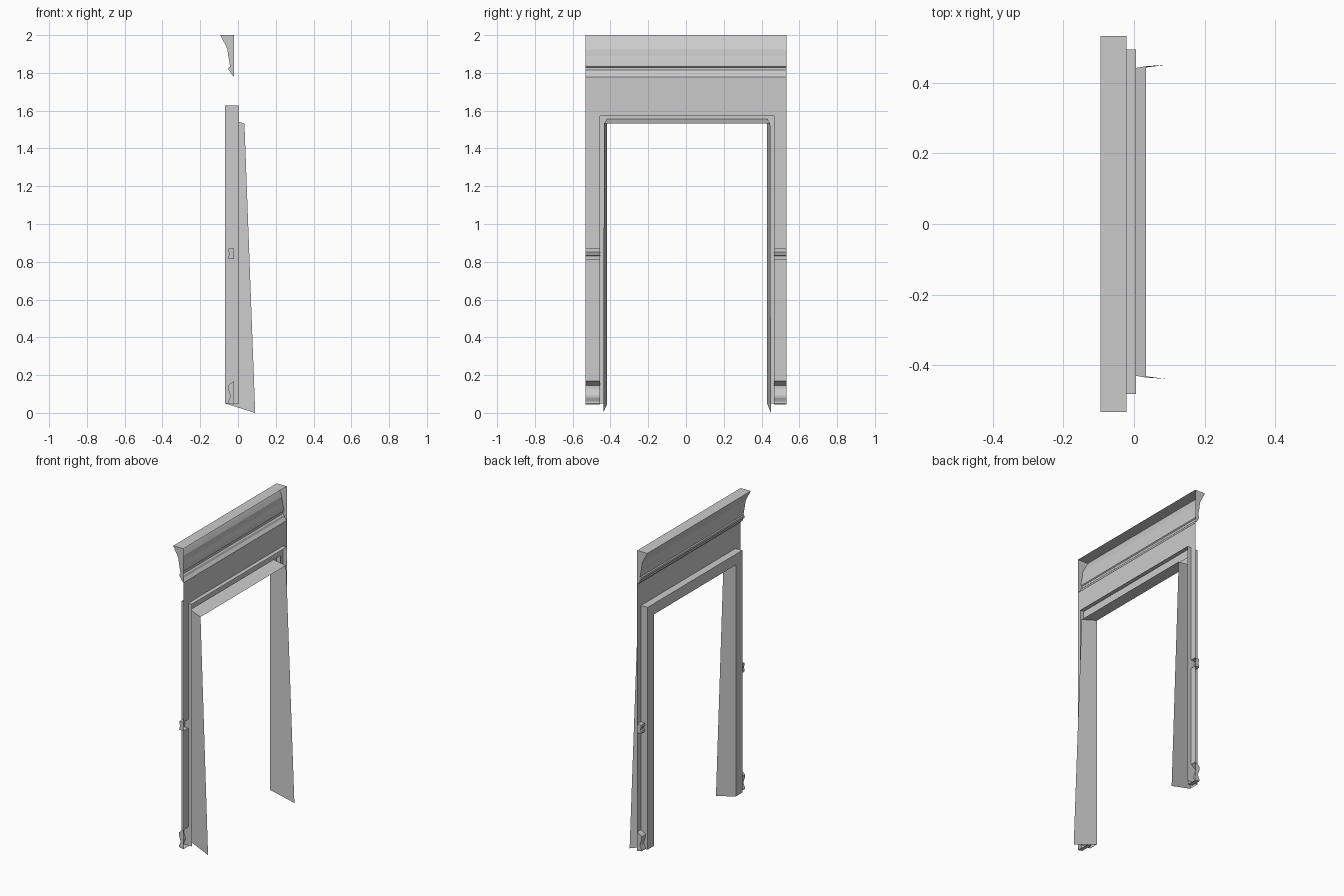
import bpy, bmesh

if "Cube" in bpy.data.objects:
    bpy.data.objects.remove(bpy.data.objects["Cube"])

HALF = 0.532      # half width of the whole surround
OFF = 0.006       # the opening sits slightly off centre
WALL_X = -0.021   # plane of the flat wall panel


def finish(bm, name):
    me = bpy.data.meshes.new(name)
    bmesh.ops.remove_doubles(bm, verts=bm.verts[:], dist=1e-5)
    bm.to_mesh(me)
    bm.free()
    ob = bpy.data.objects.new(name, me)
    bpy.context.collection.objects.link(ob)
    return ob


def moulding(name, spans, y0, y1):
    """Extrude (x, z) profiles along y as an open-backed sheet.
    Each span is (points, has_end_caps)."""
    bm = bmesh.new()
    for pts, caps in spans:
        a = [bm.verts.new((x, y0, z)) for x, z in pts]
        b = [bm.verts.new((x, y1, z)) for x, z in pts]
        for i in range(len(pts) - 1):
            bm.faces.new((a[i], a[i + 1], b[i + 1], b[i]))
        if caps:
            bm.faces.new(a[::-1])
            bm.faces.new(b)
    return finish(bm, name)


def arch_strips(name, paths):
    """Bridge successive U-shaped paths, each given as
    (x, half_y, bottom_z, top_z, x_at_foot, half_y_at_foot)."""
    bm = bmesh.new()
    rows = []
    for x, hy, zb, zt, xf, hf in paths:
        co = [(xf, OFF - hf, zb), (x, OFF - hy, zt),
              (x, OFF + hy, zt), (xf, OFF + hf, zb)]
        rows.append([bm.verts.new(c) for c in co])
    for r, s in zip(rows, rows[1:]):
        for i in range(3):
            bm.faces.new((r[i], r[i + 1], s[i + 1], s[i]))
    return finish(bm, name)


# Crown with sloped fascia, cove and bead (end caps, open back)
crown = [(WALL_X, 2.0), (-0.094, 2.0), (-0.065, 1.945), (-0.056, 1.925),
         (-0.052, 1.89), (-0.046, 1.86), (-0.043, 1.84), (-0.043, 1.833),
         (-0.049, 1.828), (-0.049, 1.815), (-0.042, 1.808), (-0.037, 1.795),
         (WALL_X, 1.778)]
moulding("crown_moulding", [(crown, True)], -HALF, HALF)

# Flat panel between crown and opening
moulding("header_panel", [([(WALL_X, 1.778), (WALL_X, 1.573)], False)], -HALF, HALF)

# Side pilasters: flat strips with a middle block and a shaped base
block = [(WALL_X, 0.87), (-0.05, 0.87), (-0.05, 0.853), (-0.044, 0.847),
         (-0.044, 0.836), (-0.05, 0.83), (-0.05, 0.814), (WALL_X, 0.814)]
base = [(WALL_X, 0.168), (-0.031, 0.163), (-0.053, 0.145), (-0.053, 0.128),
        (-0.048, 0.112), (-0.042, 0.095), (-0.042, 0.082), (-0.052, 0.06),
        (-0.052, 0.05), (WALL_X, 0.044)]
spans = [([(WALL_X, 1.573), (WALL_X, 0.87)], False), (block, True),
         ([(WALL_X, 0.814), (WALL_X, 0.168)], False), (base, True)]
moulding("left_pilaster", spans, -HALF, OFF - 0.46)
moulding("right_pilaster", spans, OFF + 0.46, HALF)

# Door casing: outer return and front face around the opening
arch_strips("door_casing", [
    (0.006, 0.487, 0.05, 1.627, 0.006, 0.487),
    (-0.069, 0.487, 0.05, 1.627, -0.069, 0.487),
    (-0.069, 0.423, 0.05, 1.557, -0.069, 0.423)])

# Reveal: splayed inner lining, deepening toward the floor
arch_strips("door_reveal", [
    (-0.069, 0.423, 0.05, 1.557, -0.069, 0.423),
    (0.034, 0.44, 0.0, 1.533, 0.091, 0.444)])
